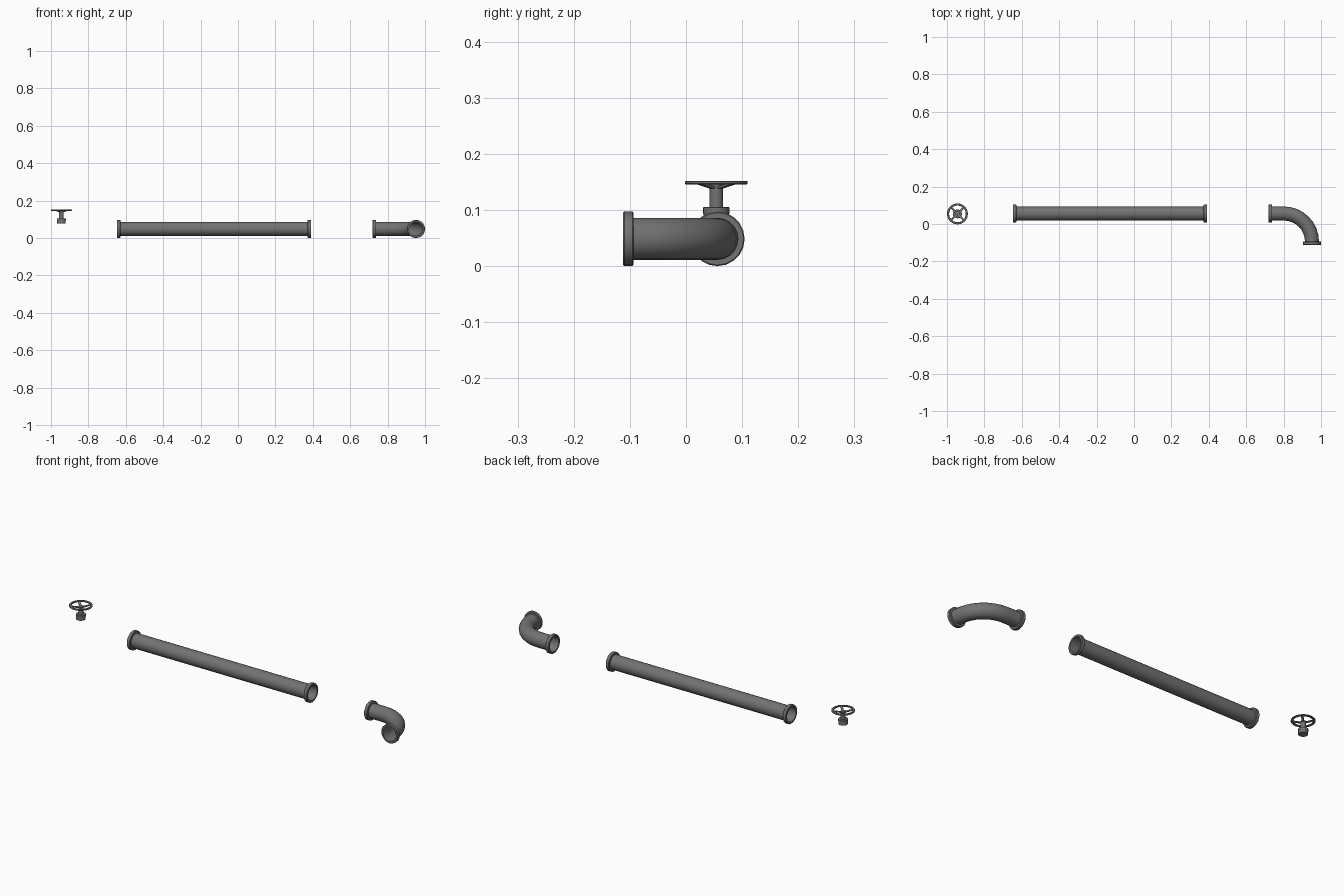
import bpy, bmesh, math
from mathutils import Vector

if "Cube" in bpy.data.objects:
    bpy.data.objects.remove(bpy.data.objects["Cube"])

steel = bpy.data.materials.new("dark grey steel")
steel.diffuse_color = (0.17, 0.17, 0.17, 1)
steel.use_nodes = True
steel.node_tree.nodes["Principled BSDF"].inputs["Base Color"].default_value = steel.diffuse_color

PY, PZ = 0.056, 0.0485      # pipe axis
R, FR, FW = 0.0375, 0.0485, 0.0185   # pipe radius, flange radius, flange width


def finish(bm, name):
    bmesh.ops.recalc_face_normals(bm, faces=bm.faces)
    me = bpy.data.meshes.new(name)
    bm.to_mesh(me)
    bm.free()
    ob = bpy.data.objects.new(name, me)
    bpy.context.collection.objects.link(ob)
    me.materials.append(steel)
    bpy.ops.object.select_all(action='DESELECT')
    ob.select_set(True)
    bpy.context.view_layer.objects.active = ob
    bpy.ops.object.shade_smooth_by_angle(angle=math.radians(35))
    return ob


def skin(name, sections, sides=20, loop=False, caps=False):
    """Join circular sections given as (centre, axis direction, radius)."""
    bm = bmesh.new()
    rings = []
    for c, t, r in sections:
        t = Vector(t).normalized()
        u = Vector((1, 0, 0)) if abs(t.z) > 0.9 else Vector((0, 0, 1))
        v = t.cross(u)
        rings.append([bm.verts.new(Vector(c) + r * (math.cos(a) * u + math.sin(a) * v))
                      for a in (2 * math.pi * i / sides for i in range(sides))])
    pairs = list(zip(rings, rings[1:]))
    if loop:
        pairs.append((rings[-1], rings[0]))
    for a, b in pairs:
        for i in range(sides):
            j = (i + 1) % sides
            bm.faces.new((a[i], a[j], b[j], b[i]))
    if caps:
        bm.faces.new(rings[0])
        bm.faces.new(rings[-1])
    return finish(bm, name)


def flange(name, start, axis):
    s, t = Vector(start), Vector(axis)
    b = 0.002
    prof = [(0, R), (0, FR - b), (b, FR), (FW - b, FR), (FW, FR - b), (FW, R)]
    skin(name, [(s + t * d, t, r) for d, r in prof], loop=True)


# straight pipe with a flange at each end
X0, X1 = -0.648, 0.391
skin("straight_pipe", [((x, PY, PZ), (1, 0, 0), R) for x in (X0, X1)])
flange("pipe_flange_left", (X0, PY, PZ), (1, 0, 0))
flange("pipe_flange_right", (X1, PY, PZ), (-1, 0, 0))

# elbow pipe: short straight run, then a quarter bend towards the front
EX, EY, BR = 0.9515, -0.112, 0.15
path = [((0.72, PY, PZ), (1, 0, 0), R)]
for i in range(9):
    a = math.pi / 2 * i / 8
    path.append(((EX - BR + BR * math.sin(a), PY - BR + BR * math.cos(a), PZ),
                 (math.cos(a), -math.sin(a), 0), R))
path.append(((EX, EY, PZ), (0, -1, 0), R))
skin("elbow_pipe", path)
flange("elbow_flange_left", (0.72, PY, PZ), (1, 0, 0))
flange("elbow_flange_front", (EX, EY, PZ), (0, 1, 0))

# valve body and stem
VX, VY = -0.944, 0.054
prof = [(0.079, 0.0225), (0.094, 0.0225), (0.094, 0.0238), (0.104, 0.0238),
        (0.105, 0.0228), (0.105, 0.012), (0.146, 0.012)]
skin("valve_body", [((VX, VY, z), (0, 0, 1), r) for z, r in prof], caps=True)

# hand wheel rim
prof = [(0.1455, 0.046), (0.1455, 0.0545), (0.147, 0.056), (0.1505, 0.056),
        (0.152, 0.0545), (0.152, 0.046), (0.1505, 0.0445), (0.147, 0.0445)]
skin("valve_wheel_rim", [((VX, VY, z), (0, 0, 1), r) for z, r in prof], sides=24, loop=True)

# four sloping spokes on the diagonals
bm = bmesh.new()
for k in range(4):
    a = math.pi / 4 + k * math.pi / 2
    d = Vector((math.cos(a), math.sin(a), 0))
    n = Vector((-d.y, d.x, 0))
    ends = []
    for r, z, w in ((0.008, 0.1375, 0.0065), (0.048, 0.1465, 0.005)):
        c = Vector((VX, VY, z)) + d * r
        ends.append([bm.verts.new(c + n * w * s + Vector((0, 0, h)))
                     for s, h in ((-1, 0), (1, 0), (1, 0.004), (-1, 0.004))])
    p, q = ends
    bm.faces.new(p)
    bm.faces.new(q)
    for i in range(4):
        j = (i + 1) % 4
        bm.faces.new((p[i], p[j], q[j], q[i]))
finish(bm, "valve_wheel_spokes")
